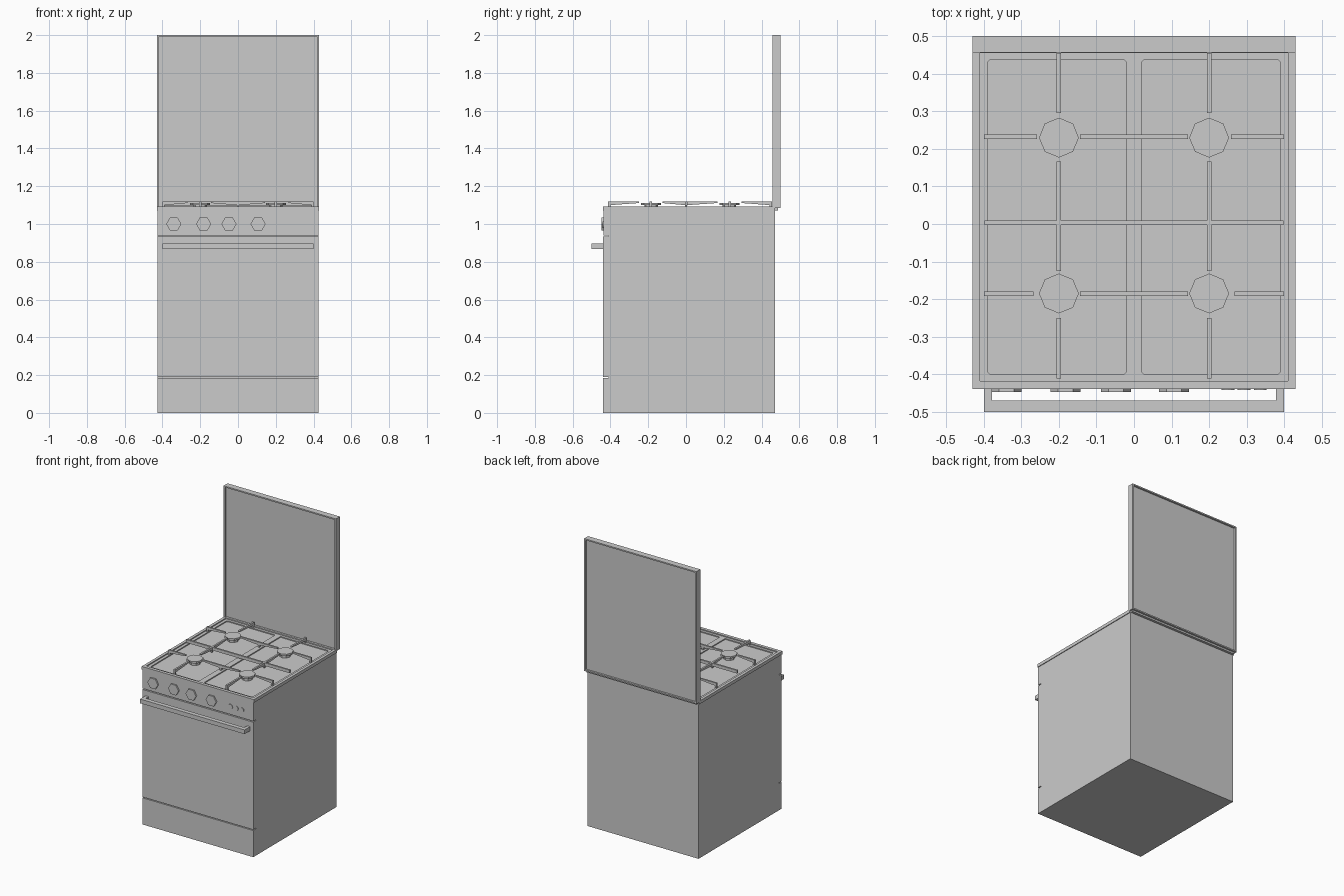
import bpy, bmesh, math
from mathutils import Vector

if "Cube" in bpy.data.objects:
    bpy.data.objects.remove(bpy.data.objects["Cube"])


def finish(name, bm):
    bmesh.ops.recalc_face_normals(bm, faces=bm.faces)
    me = bpy.data.meshes.new(name)
    bm.to_mesh(me)
    bm.free()
    ob = bpy.data.objects.new(name, me)
    bpy.context.collection.objects.link(ob)
    return ob


def box_bm(x0, x1, y0, y1, z0, z1):
    bm = bmesh.new()
    bmesh.ops.create_cube(bm, size=1)
    for v in bm.verts:
        v.co = Vector(((x0 + x1) / 2 + v.co.x * (x1 - x0),
                       (y0 + y1) / 2 + v.co.y * (y1 - y0),
                       (z0 + z1) / 2 + v.co.z * (z1 - z0)))
    return bm


def box(name, *dims):
    return finish(name, box_bm(*dims))


def prism(name, sides, r, depth, loc, rot=(0, 0, 0)):
    bm = bmesh.new()
    bmesh.ops.create_cone(bm, cap_ends=True, segments=sides, radius1=r, radius2=r, depth=depth)
    ob = finish(name, bm)
    ob.location, ob.rotation_euler = loc, rot
    return ob


def extrude_profile(name, pts, along_x, centre, width=0.012):
    # pts are (distance along the bar, z)
    bm = bmesh.new()
    lo, hi = centre - width / 2, centre + width / 2
    vs = [bm.verts.new((a, lo, z) if along_x else (lo, a, z)) for a, z in pts]
    f = bm.faces.new(vs)
    ext = bmesh.ops.extrude_face_region(bm, geom=[f])
    off = (0, hi - lo, 0) if along_x else (hi - lo, 0, 0)
    bmesh.ops.translate(bm, vec=off, verts=[e for e in ext["geom"] if isinstance(e, bmesh.types.BMVert)])
    return finish(name, bm)


def cut(target, cutter):
    m = target.modifiers.new("cut", "BOOLEAN")
    m.operation, m.object, m.solver = "DIFFERENCE", cutter, "EXACT"
    cutter.hide_render = True
    cutter.hide_viewport = True
    cutter.display_type = "WIRE"


# Cabinet and front panels
box("cabinet", -0.425, 0.425, -0.41, 0.47, 0, 1.07)
box("drawer_front", -0.425, 0.425, -0.44, -0.41, 0, 0.184)
box("oven_door", -0.425, 0.425, -0.44, -0.41, 0.19, 0.934)
box("control_panel", -0.425, 0.425, -0.438, -0.41, 0.94, 1.07)

# Door handle: U-shaped bar
bm = bmesh.new()
path = [(-0.4, -0.44), (-0.4, -0.5), (0.4, -0.5), (0.4, -0.44),
        (0.378, -0.44), (0.378, -0.47), (-0.378, -0.47), (-0.378, -0.44)]
f = bm.faces.new([bm.verts.new((x, y, 0.868)) for x, y in path])
ext = bmesh.ops.extrude_face_region(bm, geom=[f])
bmesh.ops.translate(bm, vec=(0, 0, 0.029), verts=[e for e in ext["geom"] if isinstance(e, bmesh.types.BMVert)])
finish("door_handle", bm)

# Knobs and buttons
for x in (-0.34, -0.182, -0.048, 0.106):
    prism("knob", 6, 0.04, 0.014, (x, -0.441, 1.0), (math.pi / 2, 0, math.pi)).rotation_euler = (math.pi / 2, math.pi / 6, 0)
for x in (0.25, 0.293, 0.336):
    prism("button", 12, 0.017, 0.006, (x, -0.439, 0.995), (math.pi / 2, 0, 0))

# Cooktop with raised rim and two sunken wells
top = box("cooktop", -0.43, 0.43, -0.44, 0.47, 1.07, 1.092)
cut(top, box("tray_cutter", -0.41, 0.41, -0.418, 0.455, 1.085, 1.2))
for s in (-1, 1):
    bm = box_bm(*sorted((s * 0.02, s * 0.39)), -0.4, 0.437, 1.078, 1.2)
    up = [e for e in bm.edges if abs(e.verts[0].co.z - e.verts[1].co.z) > 0.05]
    bmesh.ops.bevel(bm, geom=up, offset=0.006, segments=1, affect="EDGES")
    cut(top, finish("well_cutter", bm))

# Burners
for x in (-0.2, 0.2):
    for y in (0.23, -0.185):
        prism("burner_base", 8, 0.036, 0.024, (x, y, 1.089))
        prism("burner_cap", 8, 0.053, 0.013, (x, y, 1.106))

# Pan supports: outer fingers thin out towards the burner
T, LOW, TIP = 1.12, 1.085, 1.111


def finger(outer, inner, along_x, centre):
    leg = outer + math.copysign(0.012, inner - outer)
    extrude_profile("grate_finger", [(outer, LOW), (leg, LOW), (leg, 1.1), (inner, TIP), (inner, T), (outer, T)],
                    along_x, centre)


def bridge(a, b, along_x, centre):
    m = 0.0
    extrude_profile("grate_bridge", [(a, TIP), (m - 0.006, 1.1), (m - 0.006, LOW), (m + 0.006, LOW),
                                     (m + 0.006, 1.1), (b, TIP), (b, T), (a, T)], along_x, centre)


for s in (-1, 1):
    finger(0.455, 0.295, False, s * 0.2)
    finger(-0.412, -0.25, False, s * 0.2)
    bridge(-0.125, 0.166, False, s * 0.2)
    finger(s * 0.4, s * 0.258, True, 0.232)
    finger(s * 0.4, s * 0.267, True, -0.186)
for y in (0.232, -0.186):
    bridge(-0.144, 0.144, True, y)
box("grate_crossbar", -0.398, 0.398, -0.003, 0.009, 1.099, T)

# Open lid: framed panel recessed on both sides, with hinge strip
bm = box_bm(-0.43, 0.43, 0.457, 0.5, 1.084, 2.0)
bm.normal_update()
for f in [f for f in bm.faces if abs(f.normal.y) > 0.9]:
    n = f.normal.copy()
    bmesh.ops.inset_individual(bm, faces=[f], thickness=0.013)
    ext = bmesh.ops.extrude_discrete_faces(bm, faces=[f])
    bmesh.ops.translate(bm, vec=n * -0.013, verts=ext["faces"][0].verts)
finish("lid", bm)
box("lid_hinge", -0.42, 0.42, 0.465, 0.487, 1.072, 1.086)
